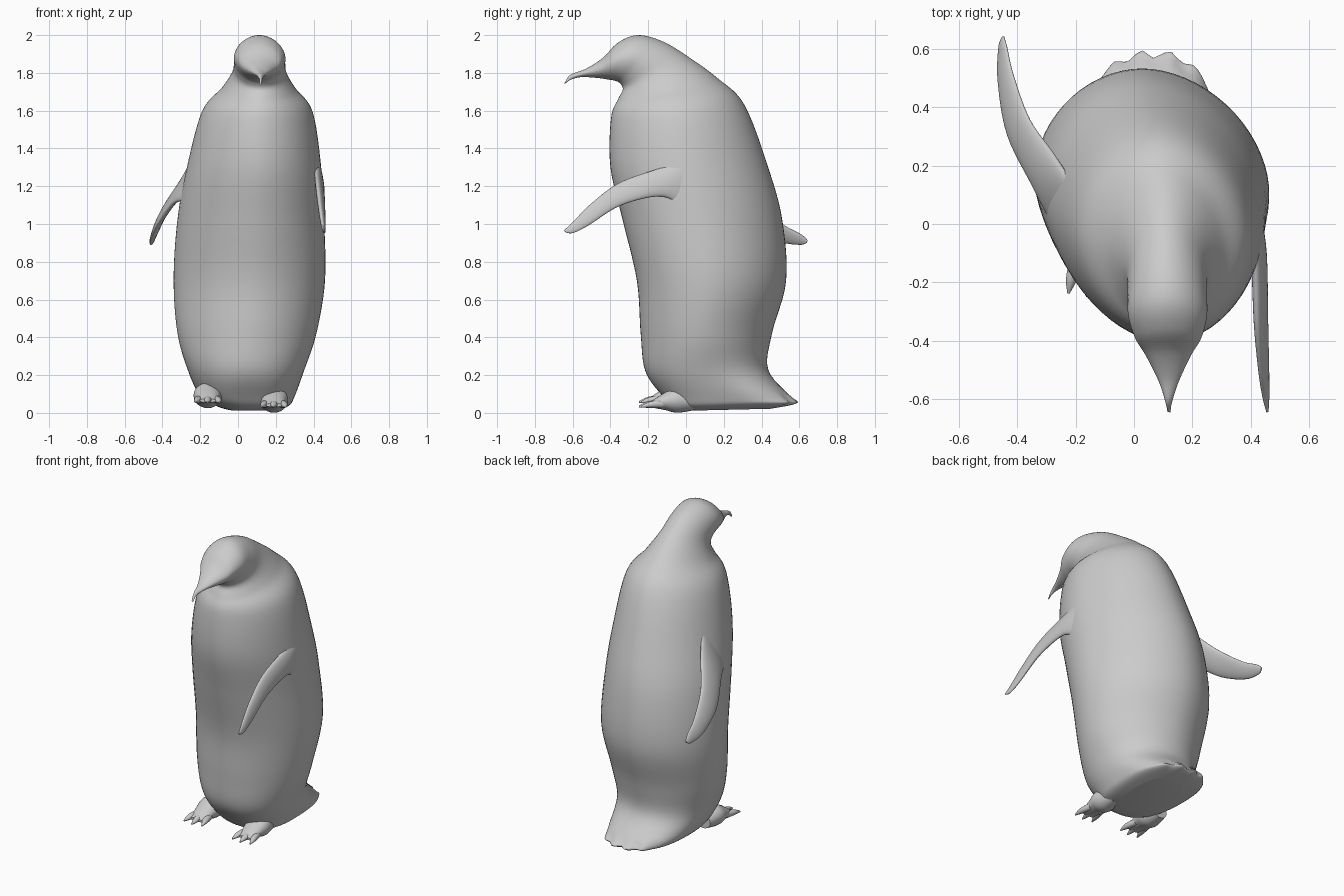
import bpy, bmesh, math
from mathutils import Vector

X = Vector((1, 0, 0))


def spline(stations, steps):
    """Catmull-Rom interpolation of whole station rows."""
    out, last = [], len(stations) - 1
    for i in range(last):
        p0, p1 = stations[max(i - 1, 0)], stations[i]
        p2, p3 = stations[i + 1], stations[min(i + 2, last)]
        for k in range(steps):
            t = k / steps
            out.append([0.5 * (2 * b + (c - a) * t + (2 * a - 5 * b + 4 * c - d) * t * t
                               + (3 * b - a - 3 * c + d) * t ** 3)
                        for a, b, c, d in zip(p0, p1, p2, p3)])
    return out + [list(stations[-1])]


def power(v, e):
    return math.copysign(abs(v) ** e, v)


def loft(bm, stations, side=None, n=32, steps=6):
    """Rows: edge point A, edge point B, half thickness, roundness exponent."""
    rows = spline(stations, steps)
    mids = [(Vector(r[:3]) + Vector(r[3:6])) / 2 for r in rows]
    rings = []
    for i, r in enumerate(rows):
        u = (Vector(r[3:6]) - Vector(r[:3])) / 2
        v = side
        if v is None:
            v = u.cross(mids[min(i + 1, len(mids) - 1)] - mids[max(i - 1, 0)]).normalized()
        angles = [2 * math.pi * k / n for k in range(n)]
        rings.append([bm.verts.new(mids[i] + u * power(math.cos(a), r[7])
                                   + v * r[6] * power(math.sin(a), r[7])) for a in angles])
    for a, b in zip(rings, rings[1:]):
        for k in range(n):
            bm.faces.new((a[k], a[(k + 1) % n], b[(k + 1) % n], b[k]))
    bm.faces.new(rings[0])
    bm.faces.new(rings[-1])


def finish(name, bm):
    bmesh.ops.recalc_face_normals(bm, faces=bm.faces[:])
    mesh = bpy.data.meshes.new(name)
    bm.to_mesh(mesh)
    bm.free()
    obj = bpy.data.objects.new(name, mesh)
    bpy.context.collection.objects.link(obj)
    bpy.ops.object.select_all(action='DESELECT')
    obj.select_set(True)
    bpy.context.view_layer.objects.active = obj
    bpy.ops.object.shade_smooth_by_angle(angle=math.radians(50))


# Body, neck, head and beak: front y, z, back y, z, left x, right x
profile = [
    (0.03, 0.012, 0.45, 0.022, -0.05, 0.20),
    (-0.06, 0.03, 0.575, 0.05, -0.12, 0.27),
    (-0.12, 0.085, 0.55, 0.09, -0.20, 0.30),
    (-0.215, 0.22, 0.435, 0.23, -0.265, 0.35),
    (-0.24, 0.42, 0.455, 0.42, -0.32, 0.415),
    (-0.26, 0.70, 0.53, 0.70, -0.34, 0.46),
    (-0.335, 1.02, 0.51, 1.02, -0.32, 0.455),
    (-0.40, 1.30, 0.435, 1.30, -0.27, 0.44),
    (-0.397, 1.56, 0.31, 1.63, -0.19, 0.395),
    (-0.36, 1.66, 0.17, 1.77, -0.085, 0.305),
    (-0.335, 1.71, 0.02, 1.88, -0.03, 0.257),
    (-0.345, 1.74, -0.12, 1.965, -0.022, 0.25),
    (-0.37, 1.757, -0.255, 2.00, -0.02, 0.25),
    (-0.42, 1.766, -0.36, 1.96, 0.004, 0.23),
    (-0.46, 1.772, -0.44, 1.88, 0.04, 0.195),
    (-0.55, 1.778, -0.53, 1.822, 0.085, 0.153),
    (-0.61, 1.764, -0.612, 1.79, 0.108, 0.13),
    (-0.645, 1.738, -0.642, 1.748, 0.116, 0.124),
]
body = []
for fy, fz, by, bz, xl, xr in profile:
    cx = (xl + xr) / 2
    skew = 0.035 * math.sin(math.pi * fz / 1.8)   # slight twist of the trunk
    body.append((cx + skew, fy, fz, cx - skew, by, bz, (xr - xl) / 2,
                 min(1.06, 0.7 + 1.2 * fz)))      # squarer towards the tail
bm = bmesh.new()
loft(bm, body, X, n=64)
# Ragged feather edge of the tail
for v in bm.verts:
    if v.co.z < 0.1 and v.co.y > 0.46:
        v.co.y += 0.12 * math.sin(v.co.x * 65) * (v.co.y - 0.46)
finish("body", bm)

# Flippers: lower edge point, upper edge point
right = [(0.41, 0.00, 1.06, 0.40, 0.07, 1.42),
         (0.44, -0.12, 1.145, 0.413, -0.06, 1.325),
         (0.45, -0.34, 1.10, 0.42, -0.34, 1.225),
         (0.456, -0.52, 0.99, 0.433, -0.50, 1.11),
         (0.458, -0.60, 0.952, 0.445, -0.59, 1.02),
         (0.458, -0.64, 0.957, 0.456, -0.645, 0.967)]
left = [(-0.25, -0.05, 1.12, -0.22, 0.15, 1.38),
        (-0.34, 0.12, 1.11, -0.28, 0.245, 1.245),
        (-0.43, 0.30, 0.99, -0.36, 0.36, 1.12),
        (-0.463, 0.48, 0.91, -0.415, 0.51, 1.00),
        (-0.462, 0.60, 0.89, -0.438, 0.61, 0.945),
        (-0.45, 0.64, 0.90, -0.447, 0.643, 0.915)]
for name, rows in (("right_flipper", right), ("left_flipper", left)):
    bm = bmesh.new()
    loft(bm, [r + (0.004 + 0.026 * (1 - i / 5) ** 0.9, 1) for i, r in enumerate(rows)])
    finish(name, bm)

# Feet: ankle pad plus three clawed toes (y, bottom z, top z, half width)
pad = [(0.05, 0.03, 0.12, 0.05), (-0.045, 0.015, 0.15, 0.075),
       (-0.115, 0.03, 0.12, 0.065), (-0.20, 0.045, 0.065, 0.045)]
toe = [(-0.13, 0.04, 0.085, 0.02), (-0.20, 0.041, 0.075, 0.019), (-0.25, 0.042, 0.052, 0.004)]
for name, x, dz in (("left_foot", -0.16, 0.01), ("right_foot", 0.19, -0.014)):
    bm = bmesh.new()
    loft(bm, [(x, y, lo + dz, x, y, hi + dz, w, 1) for y, lo, hi, w in pad], X, n=24)
    for s in (-1, 0, 1):
        rows = []
        for y, lo, hi, w in toe:
            tx = x + s * (0.014 - 0.2 * y)
            ty = y + 0.012 * abs(s)
            rows.append((tx, ty, lo + dz, tx, ty, hi + dz, w, 1))
        loft(bm, rows, X, n=12, steps=4)
    finish(name, bm)
